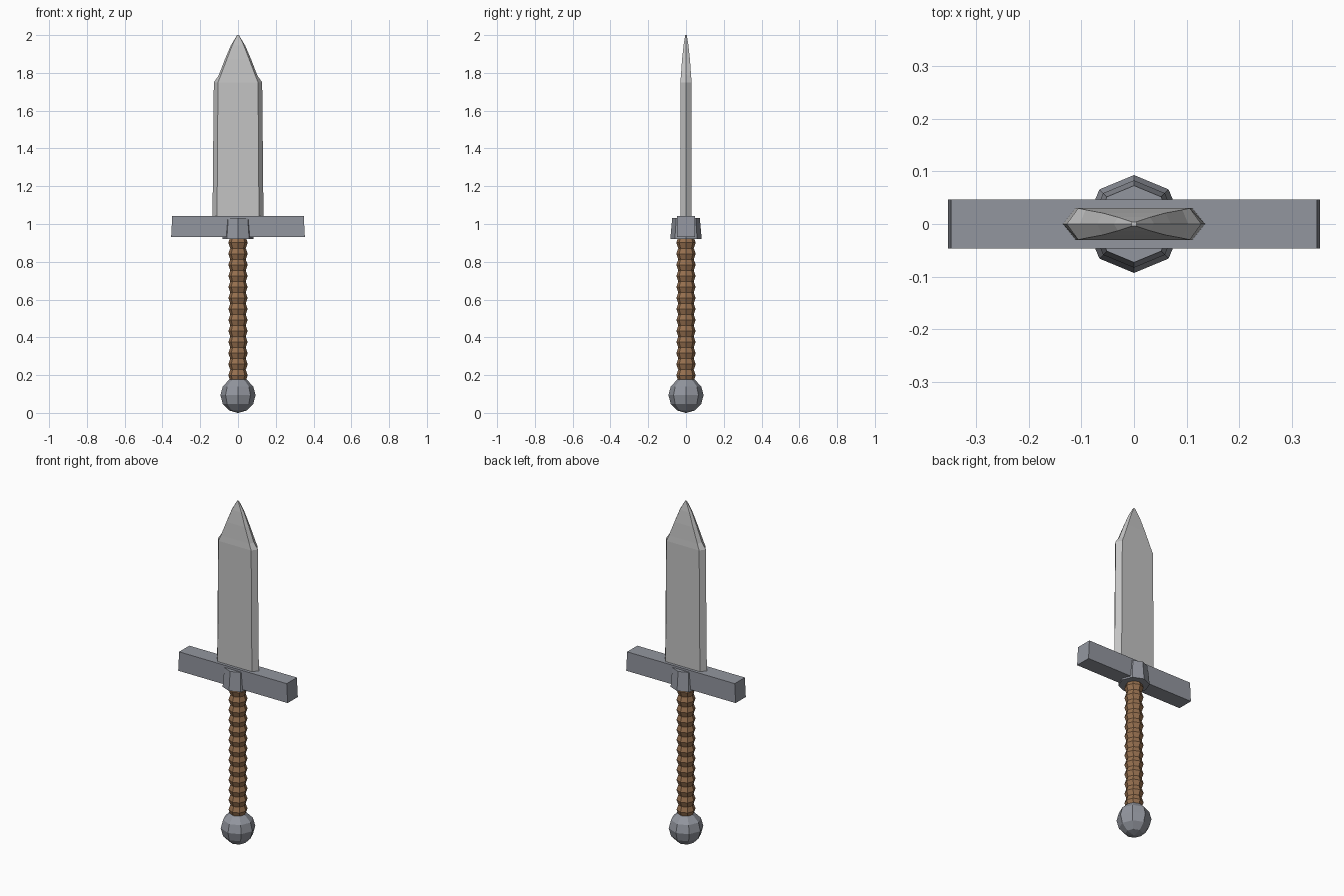
import bpy, bmesh, math

if "Cube" in bpy.data.objects:
    bpy.data.objects.remove(bpy.data.objects["Cube"])


def material(name, rgb):
    m = bpy.data.materials.new(name)
    m.diffuse_color = (*rgb, 1)
    m.use_nodes = True
    m.node_tree.nodes["Principled BSDF"].inputs["Base Color"].default_value = m.diffuse_color
    return m


blade_steel = material("blade_steel", (0.55, 0.55, 0.55))
dark_steel = material("dark_steel", (0.29, 0.305, 0.345))
leather = material("brown_leather", (0.31, 0.165, 0.08))


def loft(name, rings, mat):
    """Skin a stack of equal-sized rings of points and cap both ends."""
    bm = bmesh.new()
    loops = [[bm.verts.new(p) for p in ring] for ring in rings]
    n = len(loops[0])
    for a, b in zip(loops, loops[1:]):
        for i in range(n):
            j = (i + 1) % n
            bm.faces.new((a[i], a[j], b[j], b[i]))
    bm.faces.new(loops[0][::-1])
    bm.faces.new(loops[-1])
    bmesh.ops.recalc_face_normals(bm, faces=bm.faces)
    me = bpy.data.meshes.new(name)
    bm.to_mesh(me)
    bm.free()
    me.materials.append(mat)
    ob = bpy.data.objects.new(name, me)
    bpy.context.collection.objects.link(ob)
    return ob


def octagon(r, z):
    return [(r * math.cos(i * math.pi / 4), r * math.sin(i * math.pi / 4), z)
            for i in range(8)]


def blade_section(edge, flat, thick, z):
    return [(edge, 0, z), (flat, thick, z), (-flat, thick, z),
            (-edge, 0, z), (-flat, -thick, z), (flat, -thick, z)]


def rectangle(x, y, z):
    return [(-x, -y, z), (x, -y, z), (x, y, z), (-x, y, z)]


# Pommel: eight-sided ball
R, H = 0.093, 0.094
lats = [math.radians(a) for a in (-89, -60, -30, 0, 30, 60, 89)]
loft("pommel", [octagon(R * math.cos(a), H + H * math.sin(a)) for a in lats],
     dark_steel)

# Grip: ribbed eight-sided handle
RIBS, Z0, Z1 = 13, 0.17, 0.93
step = (Z1 - Z0) / (2 * RIBS)
loft("grip", [octagon(0.051 if i % 2 else 0.041, Z0 + i * step)
              for i in range(2 * RIBS + 1)], leather)

# Collar around the middle of the guard
loft("collar", [octagon(0.083, 0.921), octagon(0.073, 1.031)], dark_steel)

# Crossguard, slightly narrower on top
loft("crossguard", [rectangle(0.354, 0.047, 0.931),
                    rectangle(0.348, 0.047, 1.043)], dark_steel)

# Blade: six-sided section with stepped shoulders and a curved point
loft("blade", [blade_section(*s) for s in (
    (0.135, 0.111, 0.030, 1.030),
    (0.128, 0.106, 0.030, 1.750),
    (0.103, 0.092, 0.027, 1.785),
    (0.070, 0.060, 0.021, 1.870),
    (0.038, 0.031, 0.013, 1.945),
    (0.005, 0.004, 0.004, 2.000))], blade_steel)
